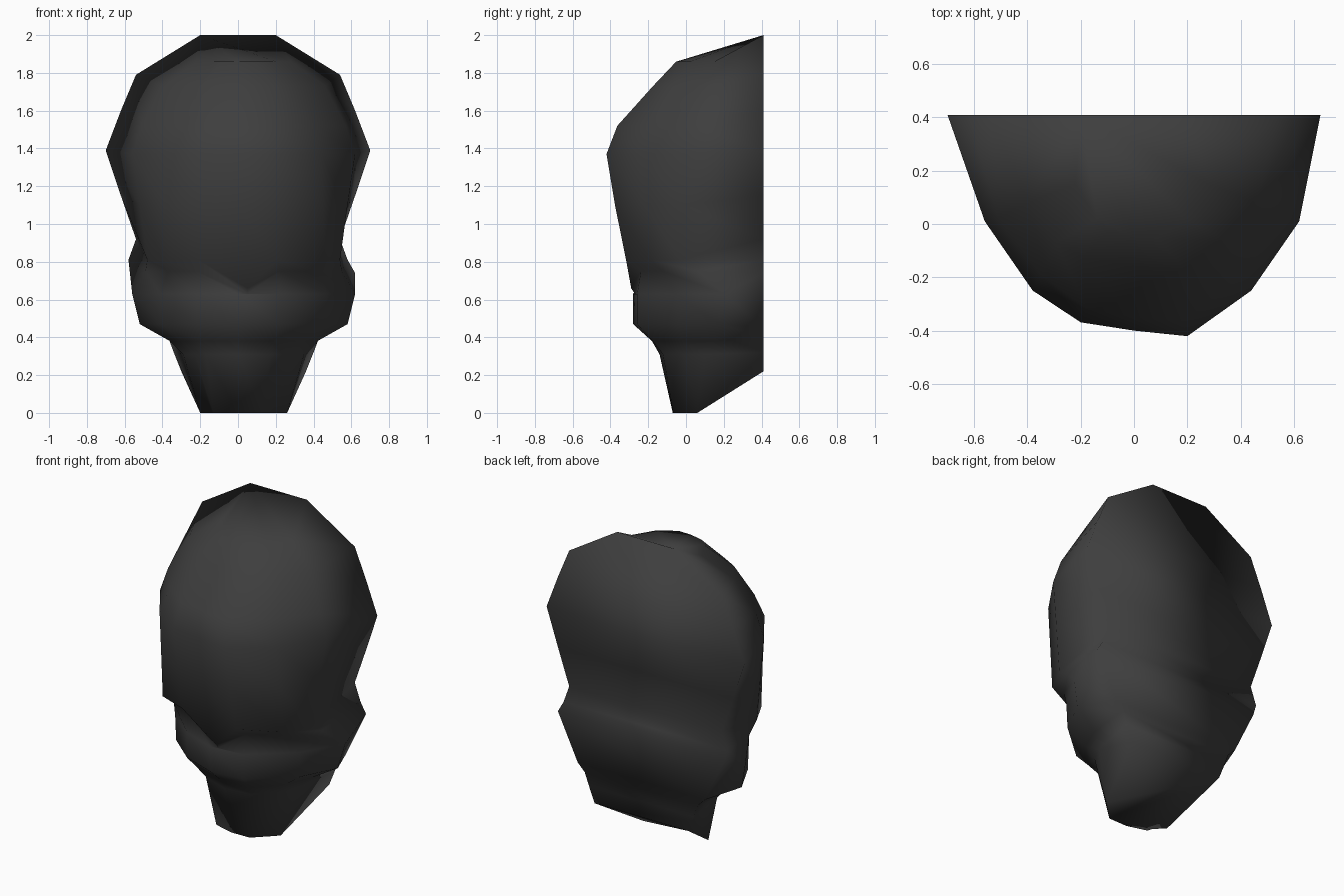
import bpy
import bmesh

default_cube = bpy.data.objects.get("Cube")
if default_cube:
    bpy.data.objects.remove(default_cube, do_unlink=True)

BACK_Y = 0.41

# Level name, back height, front height, half width at the back,
# side (x, y), temple (x, y), front (x, y), depth at the centre line
levels = [
    ("chin",         .22,  0,    .33, (.23, .06),  (.17, 0),     (.13, -.05), -.07),
    ("mouth",        .32,  .31,  .37, (.32, .1),   (.26, -.01),  (.17, -.1),  -.14),
    ("upper jaw",    .4,   .38,  .4,  (.39, .15),  (.32, -.02),  (.2, -.15),  -.18),
    ("cheek base",   .45,  .47,  .45, (.55, .18),  (.44, -.04),  (.22, -.23), -.28),
    ("cheekbone",    .74,  .63,  .59, (.59, .2),   (.44, -.05),  (.22, -.23), -.28),
    ("eye socket",   .81,  .75,  .58, (.52, .06),  (.4, -.12),   (.22, -.21), -.27),
    ("brow",         .92,  .81,  .54, (.51, -.03), (.43, -.19),  (.21, -.29), -.29),
    ("low forehead", 1.15, 1.1,  .62, (.55, -.01), (.42, -.22),  (.2, -.35),  -.37),
    ("forehead",     1.39, 1.37, .7,  (.59, .01),  (.41, -.25),  (.2, -.395), -.4),
    ("high forehead", 1.6, 1.52, .62, (.54, .02),  (.38, -.19),  (.18, -.34), -.35),
    ("low crown",    1.79, 1.73, .54, (.43, .08),  (.32, -.07),  (.19, -.15), -.16),
    ("crown",        2,    1.86, .2,  (.25, .15),  (.17, .02),   (.09, -.04), -.05),
]

# The brow dips to a point over the nose, slightly off centre
CENTRE_DROP = {"eye socket": .12, "brow": .15}
CENTRE_SHIFT = .05
SIDE_SHIFT = .03
FRONT_SKEW = .13
CHEEK_TOP = .7


def half_ring(level, sign):
    """Points of one side, from the back edge towards the centre line."""
    name, back_z, front_z, back_x, side, temple, front, centre = level
    back_shift = SIDE_SHIFT if front_z < CHEEK_TOP else 0
    skewed_y = front[1] - sign * front[0] * FRONT_SKEW
    return [
        (sign * back_x + back_shift, BACK_Y, back_z),
        (sign * side[0] + SIDE_SHIFT, side[1], front_z),
        (sign * temple[0] + SIDE_SHIFT, temple[1], front_z),
        (sign * front[0], skewed_y, front_z),
    ]


def full_ring(level):
    name, front_z, centre_y = level[0], level[2], level[-1]
    drop = CENTRE_DROP.get(name, 0)
    shift = CENTRE_SHIFT if drop else 0
    middle = [(shift, centre_y, front_z - drop)]
    return half_ring(level, 1) + middle + half_ring(level, -1)[::-1]


# Skull mask: bridge the rings, close the flat back, cap both ends
bm = bmesh.new()
rings = [[bm.verts.new(p) for p in full_ring(level)] for level in levels]
for lower, upper in zip(rings, rings[1:]):
    count = len(lower)
    for i in range(count):
        j = (i + 1) % count
        bm.faces.new((lower[i], lower[j], upper[j], upper[i]))
bm.faces.new(rings[0])
bm.faces.new(rings[-1])
bmesh.ops.recalc_face_normals(bm, faces=bm.faces)
for face in bm.faces:
    face.smooth = True

mesh = bpy.data.meshes.new("skull_mask")
bm.to_mesh(mesh)
bm.free()
skull_mask = bpy.data.objects.new("skull_mask", mesh)
bpy.context.collection.objects.link(skull_mask)

# Dark grey material
grey = bpy.data.materials.new("dark_grey")
grey.use_nodes = True
colour = (.048, .048, .048, 1)
grey.diffuse_color = colour
grey.node_tree.nodes["Principled BSDF"].inputs["Base Color"].default_value = colour
mesh.materials.append(grey)
